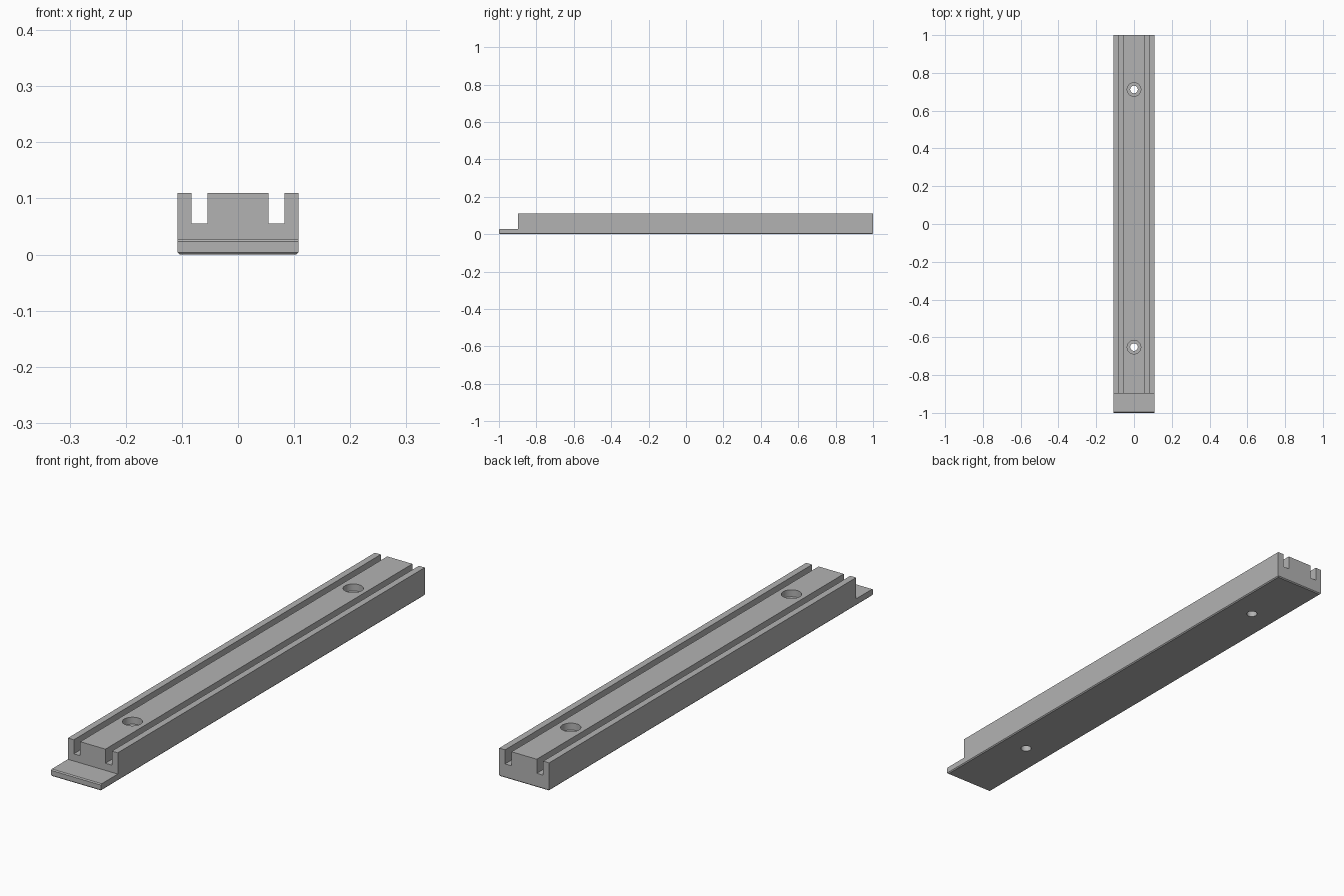
import bpy
import bmesh

if "Cube" in bpy.data.objects:
    bpy.data.objects.remove(bpy.data.objects["Cube"], do_unlink=True)

HALF_W, HEIGHT, LIP_H, LIP_Y = 0.108, 0.11, 0.027, -0.897
CHAMFER = 0.004

grey = bpy.data.materials.new("plain grey")
grey.use_nodes = True
grey.diffuse_color = (0.45, 0.45, 0.45, 1)
grey.node_tree.nodes["Principled BSDF"].inputs["Base Color"].default_value = grey.diffuse_color


def add_object(name, bm):
    mesh = bpy.data.meshes.new(name)
    bmesh.ops.recalc_face_normals(bm, faces=bm.faces)
    bm.to_mesh(mesh)
    bm.free()
    mesh.materials.append(grey)
    obj = bpy.data.objects.new(name, mesh)
    bpy.context.collection.objects.link(obj)
    return obj


def cut(target, name, bm):
    """Subtract a solid from the target, then remove the solid."""
    cutter = add_object(name, bm)
    cutter.hide_render = True
    mod = target.modifiers.new(name, 'BOOLEAN')
    mod.operation, mod.solver, mod.object = 'DIFFERENCE', 'EXACT', cutter
    bpy.context.view_layer.objects.active = target
    bpy.ops.object.modifier_apply(modifier=mod.name)
    bpy.data.objects.remove(cutter, do_unlink=True)


def extrude_x(profile):
    """Extrude a (y, z) outline across the rail width."""
    bm = bmesh.new()
    face = bm.faces.new([bm.verts.new((-HALF_W, y, z)) for y, z in profile])
    ext = bmesh.ops.extrude_face_region(bm, geom=[face])["geom"]
    verts = [v for v in ext if isinstance(v, bmesh.types.BMVert)]
    bmesh.ops.translate(bm, verts=verts, vec=(2 * HALF_W, 0, 0))
    return bm


def box(lo, hi):
    bm = bmesh.new()
    bmesh.ops.create_cube(bm, size=1)
    for v in bm.verts:
        v.co = [hi[i] if v.co[i] > 0 else lo[i] for i in range(3)]
    return bm


def cylinder(radius, y, z0, z1):
    bm = bmesh.new()
    bmesh.ops.create_cone(bm, cap_ends=True, segments=48, radius1=radius,
                          radius2=radius, depth=z1 - z0)
    bmesh.ops.translate(bm, verts=bm.verts, vec=(0, y, (z0 + z1) / 2))
    return bm


# Rail body with a thin lip at the front end
bm = extrude_x([(-1, 0), (1, 0), (1, HEIGHT), (LIP_Y, HEIGHT),
                (LIP_Y, LIP_H), (-1 + CHAMFER, LIP_H), (-1, LIP_H - CHAMFER)])
bmesh.ops.recalc_face_normals(bm, faces=bm.faces)
bottom = [e for e in bm.edges if all(v.co.z < 0.001 for v in e.verts)]
bmesh.ops.bevel(bm, geom=bottom, offset=CHAMFER, segments=1, affect='EDGES')
rail = add_object("slotted_rail", bm)

# Two long grooves
for side in (-1, 1):
    a, b = sorted((side * 0.0545, side * 0.0825))
    cut(rail, "groove_cutter", box((a, -1.1, 0.055), (b, 1.1, 0.2)))

# Two counterbored screw holes
for y in (-0.652, 0.712):
    cut(rail, "screw_hole_cutter", cylinder(0.02, y, -0.1, 0.2))
    cut(rail, "counterbore_cutter", cylinder(0.036, y, HEIGHT - 0.027, 0.2))

# Smooth hole walls, crisp edges
bpy.ops.object.select_all(action='DESELECT')
rail.select_set(True)
bpy.context.view_layer.objects.active = rail
bpy.ops.object.shade_smooth_by_angle()
